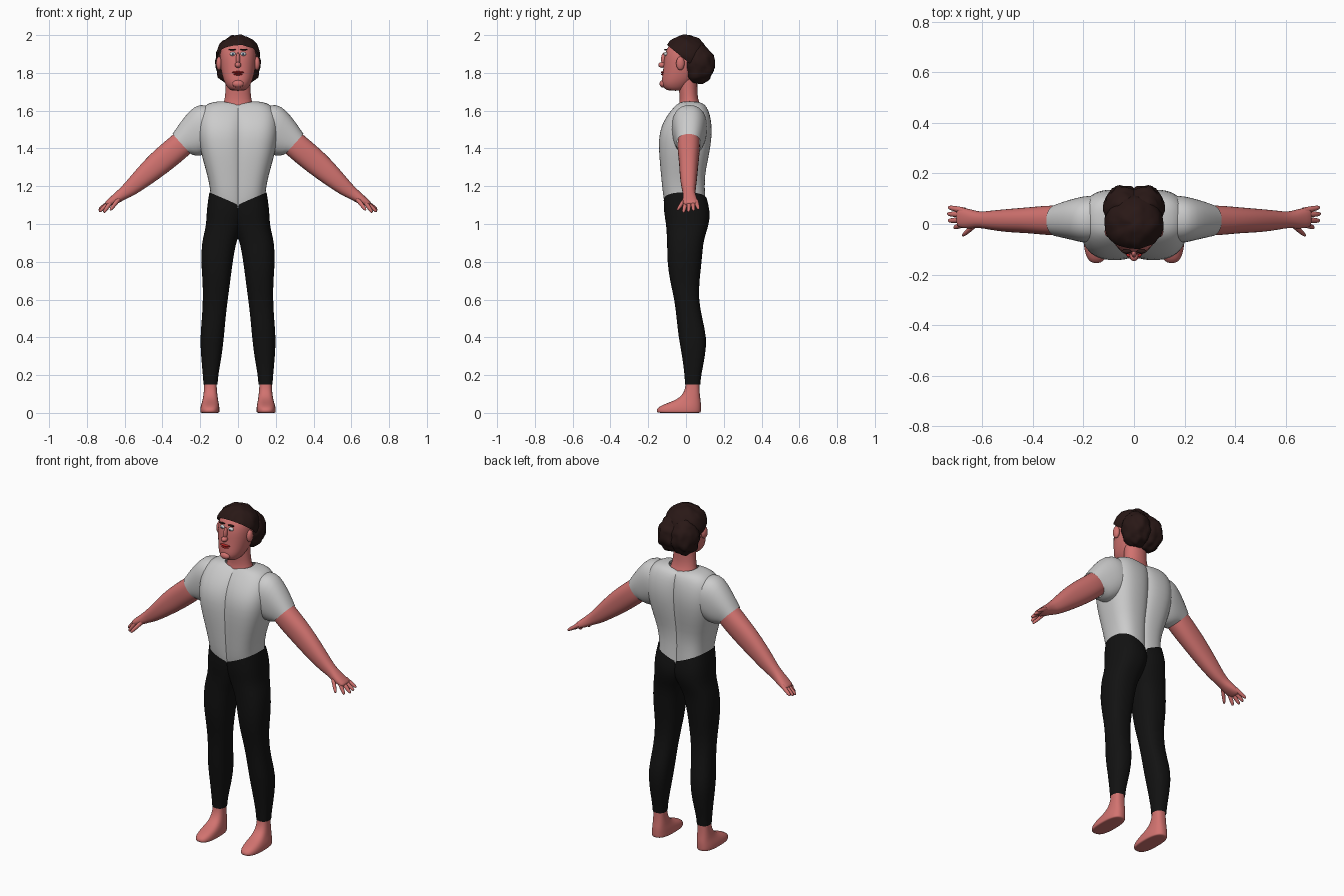
import bpy, bmesh, math
from mathutils import Vector, noise


def material(name, rgb):
    m = bpy.data.materials.new(name)
    m.diffuse_color = (*rgb, 1)
    return m


SKIN = material("skin", (0.64, 0.17, 0.16))
BLACK = material("black_cloth", (0.006, 0.006, 0.006))
HAIR = material("dark_hair", (0.022, 0.009, 0.008))
RED = material("lip_red", (0.5, 0.02, 0.02))
WHITE = material("eye_white", (0.8, 0.8, 0.8))
IRIS = material("iris", (0.05, 0.08, 0.16))


def finish(name, bm, mat, mirror, subsurf):
    bmesh.ops.recalc_face_normals(bm, faces=bm.faces)
    for f in bm.faces:
        f.smooth = True
    me = bpy.data.meshes.new(name)
    bm.to_mesh(me)
    bm.free()
    ob = bpy.data.objects.new(name, me)
    bpy.context.collection.objects.link(ob)
    if mat:
        me.materials.append(mat)
    if subsurf:
        s = ob.modifiers.new("smooth", 'SUBSURF')
        s.levels = s.render_levels = subsurf
    if mirror:
        ob.modifiers.new("mirror", 'MIRROR').use_mirror_merge = False
    return ob


def loft(name, rings, mat=None, mirror=True, power=2.3, n=24, cap0=False, cap1=False):
    """Skin rounded rings given as (xa, za, xb, zb, y0, y1)."""
    bm = bmesh.new()
    loops = []
    for xa, za, xb, zb, y0, y1 in rings:
        loop = []
        for i in range(n):
            t = 2 * math.pi * (i + 0.5) / n
            c, s = math.cos(t), math.sin(t)
            u = math.copysign(abs(c) ** (2 / power), c)
            v = math.copysign(abs(s) ** (2 / power), s)
            loop.append(bm.verts.new(((xa + xb) / 2 + u * (xb - xa) / 2,
                                      (y0 + y1) / 2 + v * (y1 - y0) / 2,
                                      (za + zb) / 2 + u * (zb - za) / 2)))
        loops.append(loop)
    for p, q in zip(loops, loops[1:]):
        for i in range(n):
            j = (i + 1) % n
            bm.faces.new((p[i], p[j], q[j], q[i]))
    if cap0:
        bm.faces.new(loops[0])
    if cap1:
        bm.faces.new(loops[-1])
    if mirror:  # keep only the +x half
        bmesh.ops.bisect_plane(bm, geom=bm.verts[:] + bm.edges[:] + bm.faces[:], dist=1e-5,
                               plane_co=(0, 0, 0), plane_no=(1, 0, 0), clear_inner=True)
    return finish(name, bm, mat, mirror, 1)


def flat(z, x0, x1, y0, y1):
    return (x0, z, x1, z, y0, y1)


def ball(name, loc, size, mat, mirror=False, lumps=0.0, cut=None):
    bm = bmesh.new()
    bmesh.ops.create_uvsphere(bm, u_segments=32, v_segments=20, radius=1)
    for v in bm.verts:
        d = v.co.copy()
        v.co = Vector(a * b for a, b in zip(d, size)) + Vector(loc)
        if lumps:
            v.co += d * lumps * noise.noise(v.co * 30)
    if cut:
        bmesh.ops.bisect_plane(bm, geom=bm.verts[:] + bm.edges[:] + bm.faces[:],
                               plane_co=cut[0], plane_no=cut[1], clear_inner=True)
    return finish(name, bm, mat, mirror, 0)


# Shirt body, with a groove down the front and back centre
loft("shirt_body", [
    (-.04, 1.06, .146, 1.14, -.111, .104),
    (-.04, 1.11, .147, 1.18, -.122, .102),
    flat(1.25, -.045, .16, -.132, .097),
    flat(1.35, -.05, .19, -.142, .12),
    flat(1.45, -.05, .213, -.147, .137),
    flat(1.52, -.05, .215, -.132, .138),
    flat(1.58, -.05, .21, -.098, .128),
    (-.05, 1.61, .18, 1.632, -.062, .11),
    (-.05, 1.62, .125, 1.648, -.043, .092),
    (-.05, 1.62, .085, 1.65, -.035, .075)], power=2.5)

# Sleeves
loft("sleeve", [
    (.13, 1.62, .10, 1.42, -.07, .11),
    (.205, 1.64, .15, 1.38, -.08, .115),
    (.255, 1.603, .195, 1.36, -.068, .104),
    (.305, 1.54, .225, 1.36, -.058, .092),
    (.347, 1.477, .25, 1.37, -.05, .078)])

# Bare arm and palm
loft("arm", [
    (.325, 1.49, .235, 1.39, -.043, .072),
    (.345, 1.473, .254, 1.37, -.046, .074),
    (.39, 1.435, .30, 1.33, -.044, .073),
    (.46, 1.375, .375, 1.27, -.036, .066),
    (.53, 1.30, .46, 1.21, -.034, .06),
    (.60, 1.215, .55, 1.15, -.022, .052),
    (.63, 1.185, .59, 1.135, -.014, .047),
    (.668, 1.15, .635, 1.108, -.02, .06),
    (.70, 1.122, .678, 1.094, -.014, .066),
    (.706, 1.112, .69, 1.092, -.008, .06)], SKIN, cap1=True)

# Fingers and thumb: base and tip as (x, y, z)
digits = [((.67, .053, 1.123), (.735, .066, 1.078)), ((.67, .036, 1.123), (.738, .04, 1.07)),
          ((.67, .017, 1.123), (.735, .013, 1.064)), ((.67, .0, 1.12), (.712, -.014, 1.06)),
          ((.625, .0, 1.14), (.678, -.046, 1.072))]
for k, (b, e) in enumerate(digits):
    b, e = Vector(b), Vector(e)
    rings = []
    for t, r in ((0, .013), (.5, .012), (.85, .010), (1, .005)):
        p = b.lerp(e, t)
        rings.append((p.x + r * .7, p.z + r * .7, p.x - r * .7, p.z - r * .7, p.y - r, p.y + r))
    loft("thumb" if k == 4 else "finger", rings, SKIN, n=10, power=2, cap1=True)

# Leggings
loft("leggings", [
    (-.04, 1.085, .152, 1.168, -.119, .112),
    (-.04, 1.045, .167, 1.08, -.118, .13),
    flat(1.0, -.03, .168, -.106, .122),
    flat(.95, -.012, .18, -.103, .106),
    flat(.9, .010, .192, -.10, .091),
    flat(.8, .028, .197, -.10, .084),
    flat(.7, .04, .187, -.086, .071),
    flat(.6, .054, .186, -.061, .067),
    flat(.5, .066, .191, -.05, .086),
    flat(.4, .074, .201, -.04, .111),
    flat(.3, .086, .196, -.02, .102),
    flat(.2, .105, .186, -.008, .08),
    flat(.15, .108, .183, -.005, .076)], BLACK, power=2.4)

# Bare foot
loft("foot", [
    flat(.19, .113, .178, .0, .07),
    flat(.13, .113, .179, -.002, .071),
    flat(.09, .108, .184, -.022, .074),
    flat(.065, .105, .188, -.06, .078),
    flat(.045, .10, .195, -.12, .08),
    flat(.025, .098, .20, -.156, .08),
    flat(.006, .098, .20, -.157, .08),
    flat(0, .10, .198, -.15, .076),
    flat(0, .12, .18, -.11, .05)], SKIN, power=2.6, cap1=True)

# Neck and head
loft("neck", [flat(z, -w, w, a, b) for z, w, a, b in (
    (1.58, .10, -.05, .10), (1.625, .082, -.04, .08), (1.66, .07, -.031, .062),
    (1.72, .066, -.04, .06), (1.78, .066, -.04, .06))], SKIN, mirror=False, power=2.1)
loft("head", [flat(z, -w, w, a, b) for z, w, a, b in (
    (1.705, .035, -.092, -.02), (1.715, .05, -.115, .0), (1.74, .068, -.13, .03),
    (1.77, .08, -.128, .06), (1.81, .09, -.122, .085), (1.85, .096, -.119, .10),
    (1.90, .098, -.115, .11), (1.95, .085, -.092, .09), (1.98, .045, -.05, .05))],
     SKIN, mirror=False, power=2.2, cap0=True, cap1=True)

# Face details
ball("chin", (0, -.122, 1.742), (.03, .018, .02), SKIN)
ball("nose_bridge", (0, -.116, 1.872), (.011, .016, .035), SKIN)
ball("nose_tip", (0, -.127, 1.842), (.017, .02, .015), SKIN)
ball("upper_lip", (0, -.122, 1.803), (.031, .011, .006), RED)
ball("lower_lip", (0, -.122, 1.792), (.024, .011, .005), RED)
ball("eye", (.027, -.103, 1.90), (.016, .014, .011), WHITE, True)
ball("iris", (.027, -.114, 1.90), (.006, .005, .006), IRIS, True)
ball("eyebrow", (.03, -.108, 1.923), (.02, .008, .004), HAIR, True)
ball("ear", (.1, -.03, 1.85), (.016, .022, .036), SKIN, True)

# Hair: cap cut on a slope, and two lobes at the back
ball("hair_cap", (0, .0, 1.893), (.116, .116, .107), HAIR, lumps=.008,
     cut=((0, -.09, 1.94), (0, .115, .14)))
ball("hair_back", (.042, .068, 1.845), (.075, .085, .105), HAIR, True, lumps=.012)
